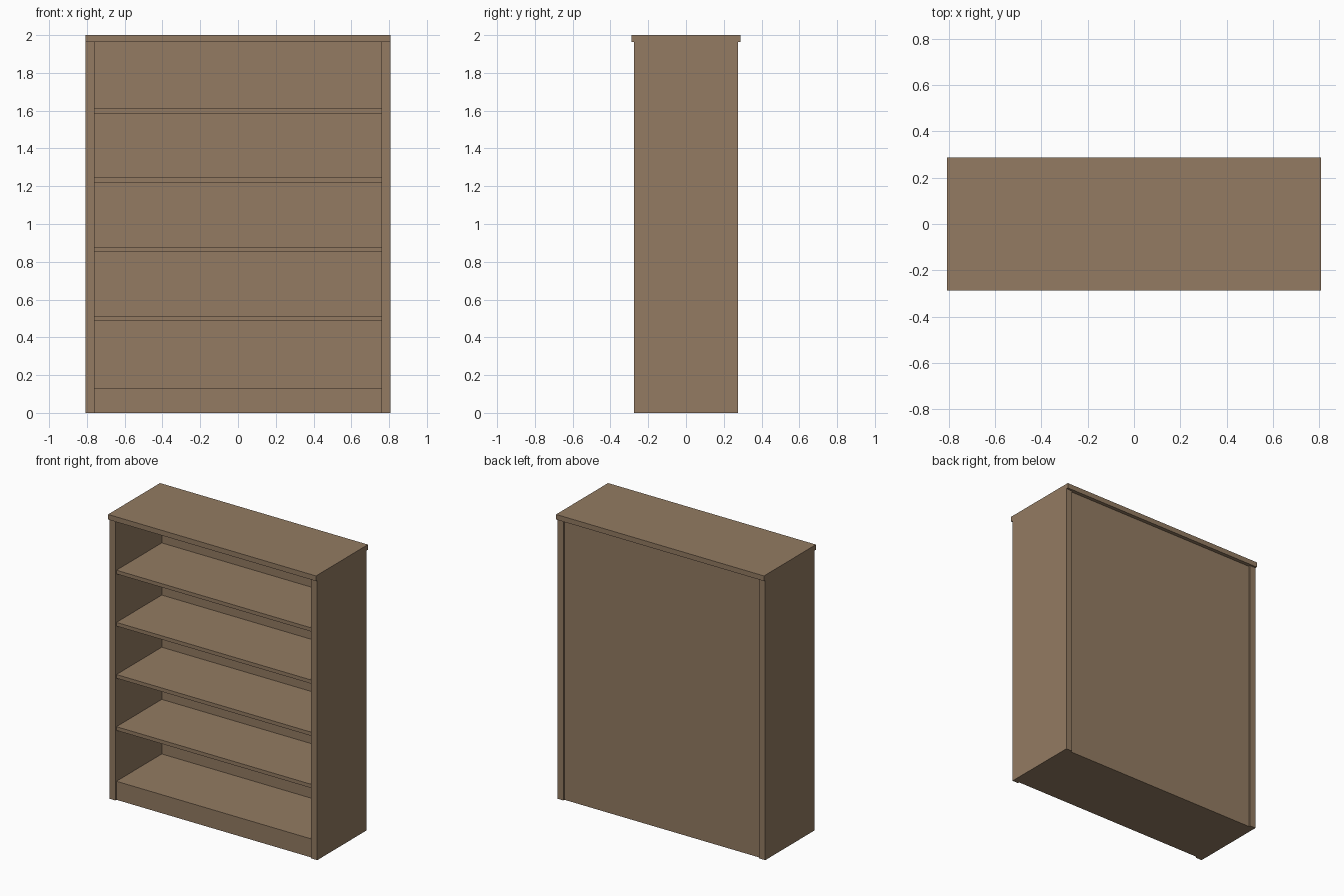
import bpy

cube = bpy.data.objects.get("Cube")
if cube:
    bpy.data.objects.remove(cube, do_unlink=True)

wood = bpy.data.materials.new("brown_wood")
wood.use_nodes = True
colour = (0.292, 0.198, 0.122, 1)
wood.diffuse_color = colour
wood.node_tree.nodes["Principled BSDF"].inputs["Base Color"].default_value = colour


def board(name, x, y, z):
    """Add a flat board spanning the given (low, high) ranges."""
    spans = (x, y, z)
    bpy.ops.mesh.primitive_cube_add(size=1, location=[(a + b) / 2 for a, b in spans])
    obj = bpy.context.object
    obj.name = name
    obj.scale = [b - a for a, b in spans]
    bpy.ops.object.transform_apply(location=False, rotation=False, scale=True)
    obj.data.materials.append(wood)
    return obj


half_width, inner = 0.807, 0.76
side_depth, recess = 0.274, 0.262
back_inner = 0.24
top_under = 1.964
inside = (-inner, inner)

# Upright side panels
board("left_side", (inner, half_width), (-side_depth, side_depth), (0, top_under))
board("right_side", (-half_width, -inner), (-side_depth, side_depth), (0, top_under))

# Top board, overhanging front and back
board("top", (-half_width, half_width), (-0.288, 0.288), (top_under, 2))

# Recessed back panel and solid plinth
board("back_panel", inside, (back_inner, recess), (0, top_under))
board("base", inside, (-recess, back_inner), (0, 0.13))

# Evenly spaced shelves
for i in range(4):
    z = 0.487 + i * 0.366
    board(f"shelf_{i + 1}", inside, (-recess, back_inner), (z, z + 0.026))
